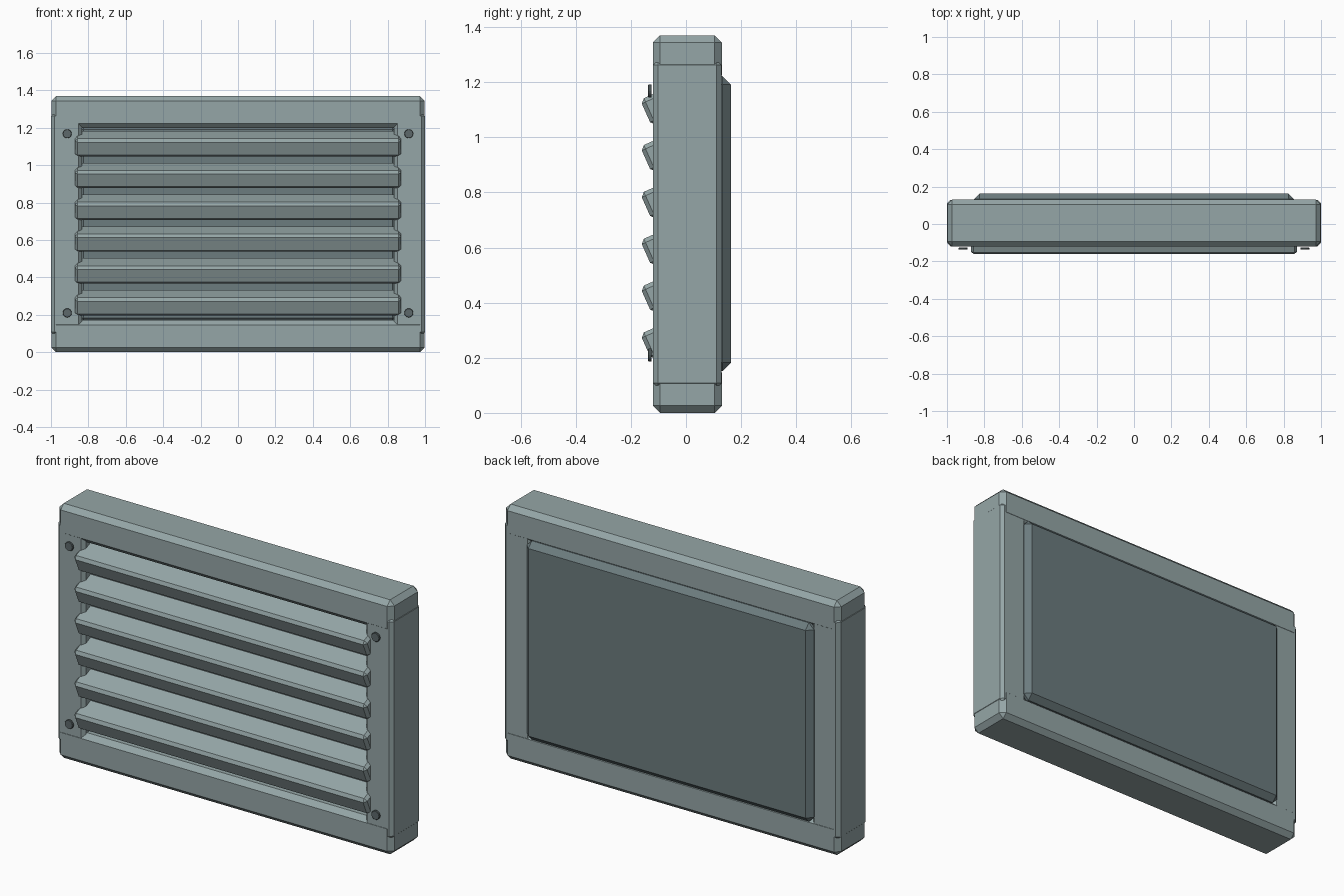
import bpy
import math
from mathutils import Matrix

if "Cube" in bpy.data.objects:
    bpy.data.objects.remove(bpy.data.objects["Cube"], do_unlink=True)


def material(name, colour):
    mat = bpy.data.materials.new(name)
    mat.use_nodes = True
    mat.diffuse_color = (*colour, 1)
    mat.node_tree.nodes["Principled BSDF"].inputs["Base Color"].default_value = (*colour, 1)
    return mat


GREY = material("grey_green_metal", (0.30, 0.38, 0.385))
PANEL = material("dark_slate", (0.15, 0.20, 0.21))
SCREW = material("screw_grey", (0.11, 0.14, 0.145))


def finish(obj, name, mat, bevel):
    obj.name = name
    obj.data.materials.append(mat)
    mod = obj.modifiers.new("chamfer", "BEVEL")
    mod.width = bevel
    mod.segments = 1
    mod.limit_method = "ANGLE"
    mod.angle_limit = math.radians(40)
    return obj


def box(name, centre, size, mat, bevel, tilt=0):
    bpy.ops.mesh.primitive_cube_add(size=1, location=centre, rotation=(tilt, 0, 0))
    obj = bpy.context.object
    obj.data.transform(Matrix.Diagonal((*size, 1)))
    return finish(obj, name, mat, bevel)


HEIGHT, RAIL, MID_Y, DEPTH = 1.37, 0.172, 0.005, 0.25

# Frame: horizontal rails overlapping the side posts
for label, z in (("bottom", RAIL / 2), ("top", HEIGHT - RAIL / 2)):
    box(label + "_rail", (0, MID_Y, z), (1.996, DEPTH, RAIL), GREY, 0.026)
for label, side in (("left", 1), ("right", -1)):
    box(label + "_post", (side * 0.9175, MID_Y, HEIGHT / 2),
        (0.165, DEPTH - 0.002, 1.19), GREY, 0.018)

# Back panel
box("back_panel", (0, 0.126, HEIGHT / 2 + 0.002), (1.71, 0.074, 1.07), PANEL, 0.03)

# Louvre slats, sloping up towards the back
for i in range(6):
    box(f"slat_{i + 1}", (0, -0.086, 0.69 + (i - 2.5) * 0.17),
        (1.745, 0.13, 0.104), GREY, 0.015, math.radians(24))

# Corner screws
for x_label, x in (("left", 0.913), ("right", -0.913)):
    for z_label, z in (("lower", 0.21), ("upper", 1.168)):
        bpy.ops.mesh.primitive_cylinder_add(
            vertices=16, radius=0.024, depth=0.012,
            location=(x, -0.131, z), rotation=(math.pi / 2, 0, 0))
        finish(bpy.context.object, f"{z_label}_{x_label}_screw", SCREW, 0.002)
